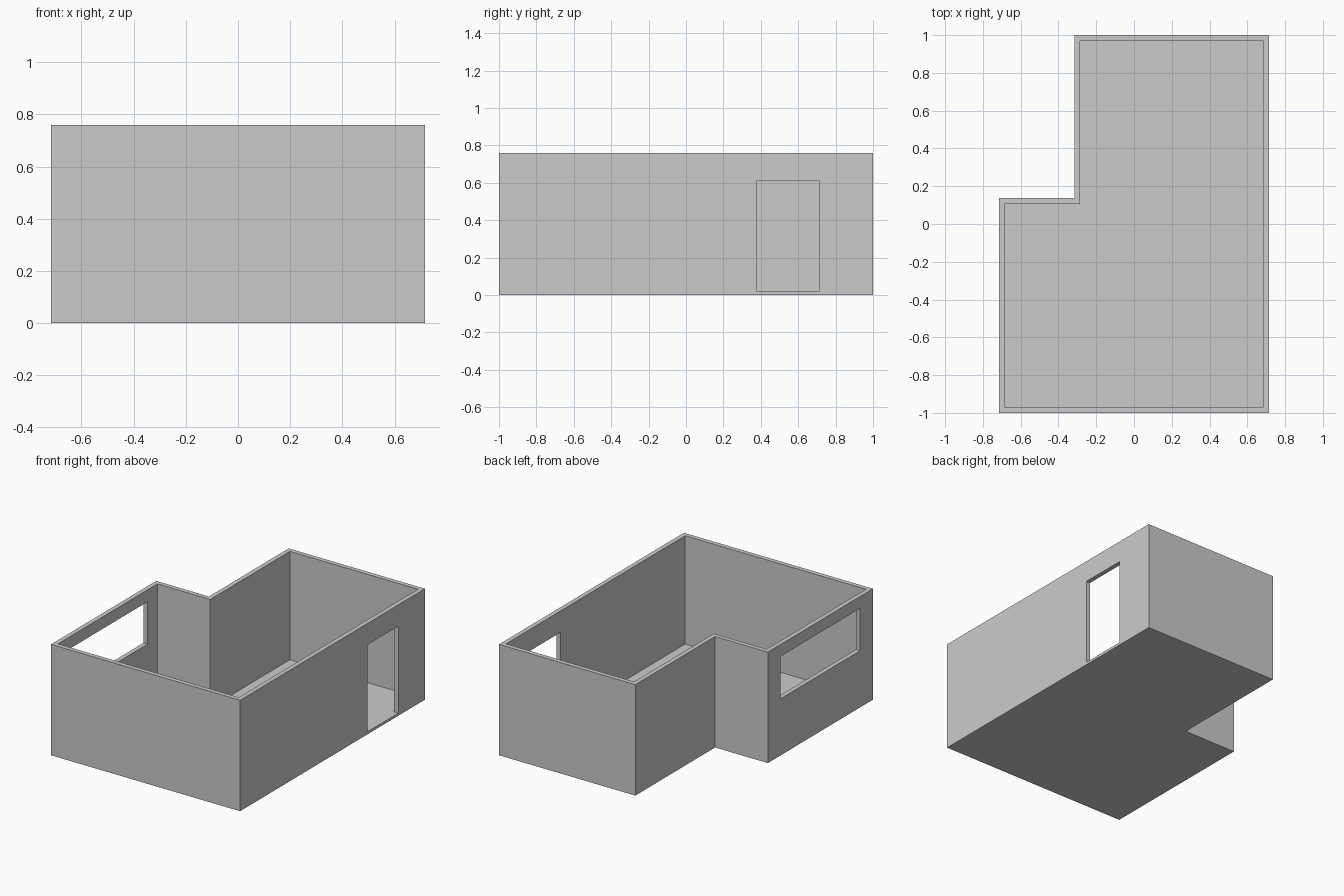
import bpy, bmesh

if "Cube" in bpy.data.objects:
    bpy.data.objects.remove(bpy.data.objects["Cube"])

X, Y, H = 0.716, 1.0, 0.76       # half width, half depth, wall height
NX, NY = -0.316, 0.137           # inner corner of the L-shaped plan
T, FLOOR = 0.031, 0.018          # wall and floor thickness


def prism(name, points, z0, z1):
    """Upright prism over a plan outline."""
    bm = bmesh.new()
    face = bm.faces.new([bm.verts.new((x, y, z0)) for x, y in points])
    ext = bmesh.ops.extrude_face_region(bm, geom=[face])
    top = [g for g in ext["geom"] if isinstance(g, bmesh.types.BMVert)]
    bmesh.ops.translate(bm, vec=(0, 0, z1 - z0), verts=top)
    bmesh.ops.recalc_face_normals(bm, faces=bm.faces)
    mesh = bpy.data.meshes.new(name)
    bm.to_mesh(mesh)
    bm.free()
    obj = bpy.data.objects.new(name, mesh)
    bpy.context.collection.objects.link(obj)
    return obj


def plan(t):
    """L-shaped outline moved inward by t."""
    return [(-X + t, -Y + t), (X - t, -Y + t), (X - t, Y - t),
            (NX + t, Y - t), (NX + t, NY - t), (-X + t, NY - t)]


def opening(name, x, y0, y1, z0, z1):
    """Cutter through a side wall whose outer face is at x."""
    a, b = x - T * 1.5, x + T * 1.5
    return prism(name, [(a, y0), (b, y0), (b, y1), (a, y1)], z0, z1)


# Solid L block, then hollow out the room and cut the door and window
room = prism("room_shell", plan(0), 0, H)
cutters = [
    prism("room_space", plan(T), FLOOR, H + 0.1),
    opening("doorway", X, 0.38, 0.712, FLOOR, 0.613),
    opening("window_opening", -X, -0.86, 0.0, 0.388, 0.678),
]
bpy.context.view_layer.objects.active = room
for cutter in cutters:
    cutter.hide_render = True
    mod = room.modifiers.new(cutter.name, "BOOLEAN")
    mod.operation = "DIFFERENCE"
    mod.solver = "EXACT"
    mod.object = cutter
    bpy.ops.object.modifier_apply(modifier=mod.name)
    bpy.data.objects.remove(cutter, do_unlink=True)
